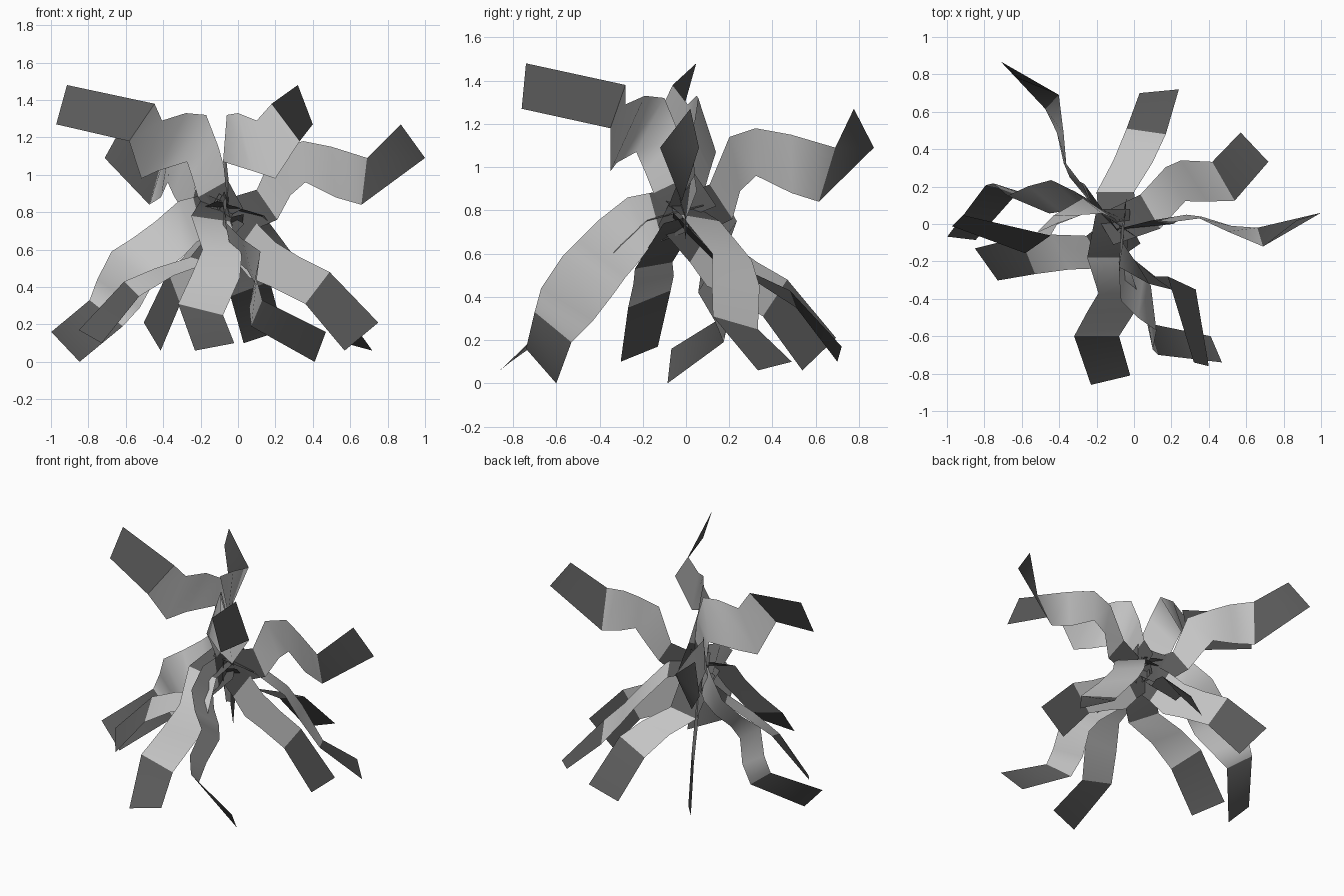
import bpy
import math
from mathutils import Matrix, Vector

cube = bpy.data.objects.get("Cube")
if cube:
    bpy.data.objects.remove(cube, do_unlink=True)


def make_material(name, value):
    material = bpy.data.materials.new(name)
    material.use_nodes = True
    colour = (value, value, value, 1.0)
    material.diffuse_color = colour
    material.node_tree.nodes["Principled BSDF"].inputs["Base Color"].default_value = colour
    return material


light_grey = make_material("light grey", 0.55)
dark_grey = make_material("dark grey", 0.1)


def make_ribbon(name, upper_rail, lower_rail, pivot, turn):
    """Join two rails (in hundredths of a unit) into a strip, turned about a vertical axis."""
    centre = Vector((pivot[0], pivot[1], 0)) / 100
    placement = (Matrix.Translation(centre)
                 @ Matrix.Rotation(math.radians(turn), 4, "Z")
                 @ Matrix.Translation(-centre))
    points = [placement @ (Vector(point) / 100)
              for pair in zip(upper_rail, lower_rail) for point in pair]
    segments = len(upper_rail) - 1
    faces = [(2 * i, 2 * i + 1, 2 * i + 3, 2 * i + 2) for i in range(segments)]

    mesh = bpy.data.meshes.new(name)
    mesh.from_pydata(points, [], faces)
    mesh.materials.append(light_grey)
    mesh.materials.append(dark_grey)
    # The root and the tip are dark, the middle is light
    for polygon in mesh.polygons:
        polygon.material_index = int(polygon.index in (0, segments - 1))

    ribbon = bpy.data.objects.new(name, mesh)
    bpy.context.collection.objects.link(ribbon)
    bpy.ops.object.select_all(action="DESELECT")
    ribbon.select_set(True)
    bpy.context.view_layer.objects.active = ribbon
    bpy.ops.object.shade_smooth_by_angle(angle=math.radians(65))


def make_pair(name, upper_rail, lower_rail, pivot, turn):
    make_ribbon(name + "_a", upper_rail, lower_rail, pivot, 0)
    make_ribbon(name + "_b", upper_rail, lower_rail, pivot, turn)


# High ribbons that curl sideways before the tip
make_pair(
    "high_ribbon",
    upper_rail=[(-4, 14, 82), (-5, 4, 97), (-7, -3, 115), (-6, -10, 132), (0, -19, 133),
                (10, -28, 129), (18, -28, 138), (32, -74, 148)],
    lower_rail=[(-8, -6, 74), (-6, -15, 88), (-7, -19, 98), (-8, -23, 107), (8, -32, 102),
                (20, -35, 98), (33, -35, 118), (40, -76, 127)],
    pivot=(-7, 1), turn=-120)

# Arching ribbons with a raised tip
make_pair(
    "arched_ribbon",
    upper_rail=[(-10, -3, 86), (10, 2, 92), (20, 1, 114), (35, 3, 118),
                (50, -4, 115), (69, -12, 109), (87, 2, 127)],
    lower_rail=[(-2, 0, 66), (21, 0, 76), (28, 5, 89), (36, 4, 96),
                (52, -1, 88), (66, -2, 84), (100, 6, 109)],
    pivot=(-9, -3), turn=120)

# Long falling ribbons that reach the ground
make_pair(
    "long_falling_ribbon",
    upper_rail=[(-8, 3, 92), (-6, -17, 88), (-8, -27, 86), (-7, -41, 75), (2, -50, 66),
                (12, -57, 59), (10, -67, 44), (13, -70, 33), (47, -74, 16)],
    lower_rail=[(-8, 6, 72), (-7, -11, 66), (-8, -16, 64), (-3, -22, 56), (5, -28, 49),
                (9, -33, 42), (6, -43, 29), (7, -53, 19), (41, -60, 0)],
    pivot=(-7, 2), turn=-120)

# Wavy falling ribbons with a broad top
make_pair(
    "wavy_falling_ribbon",
    upper_rail=[(-20, 8, 86), (-25, -18, 78), (-19, -37, 60),
                (-25, -47, 46), (-32, -60, 31), (-23, -86, 6)],
    lower_rail=[(-2, 8, 82), (-4, -18, 75), (2, -37, 57),
                (1, -46, 45), (-8, -60, 25), (-2, -81, 10)],
    pivot=(-10, 1), turn=120)

# Low ribbons that slope outward
make_pair(
    "sloping_ribbon",
    upper_rail=[(-18, -6, 74), (-20, 17, 53), (-11, 34, 46),
                (-4, 51, 35), (3, 70, 10)],
    lower_rail=[(3, -6, 79), (0, 17, 56), (10, 33, 50),
                (17, 48, 43), (24, 72, 17)],
    pivot=(-6, -2), turn=120)

# Upright ribbons lying in vertical planes
make_pair(
    "upright_ribbon",
    upper_rail=[(-10, -1, 90), (10, -1, 74), (20, -1, 64),
                (33, -1, 56), (49, -1, 48), (75, -1, 21)],
    lower_rail=[(-20, -1, 73), (-3, -1, 56), (6, -1, 45),
                (18, -1, 40), (36, -1, 31), (57, -1, 6)],
    pivot=(-8, -2), turn=120)
